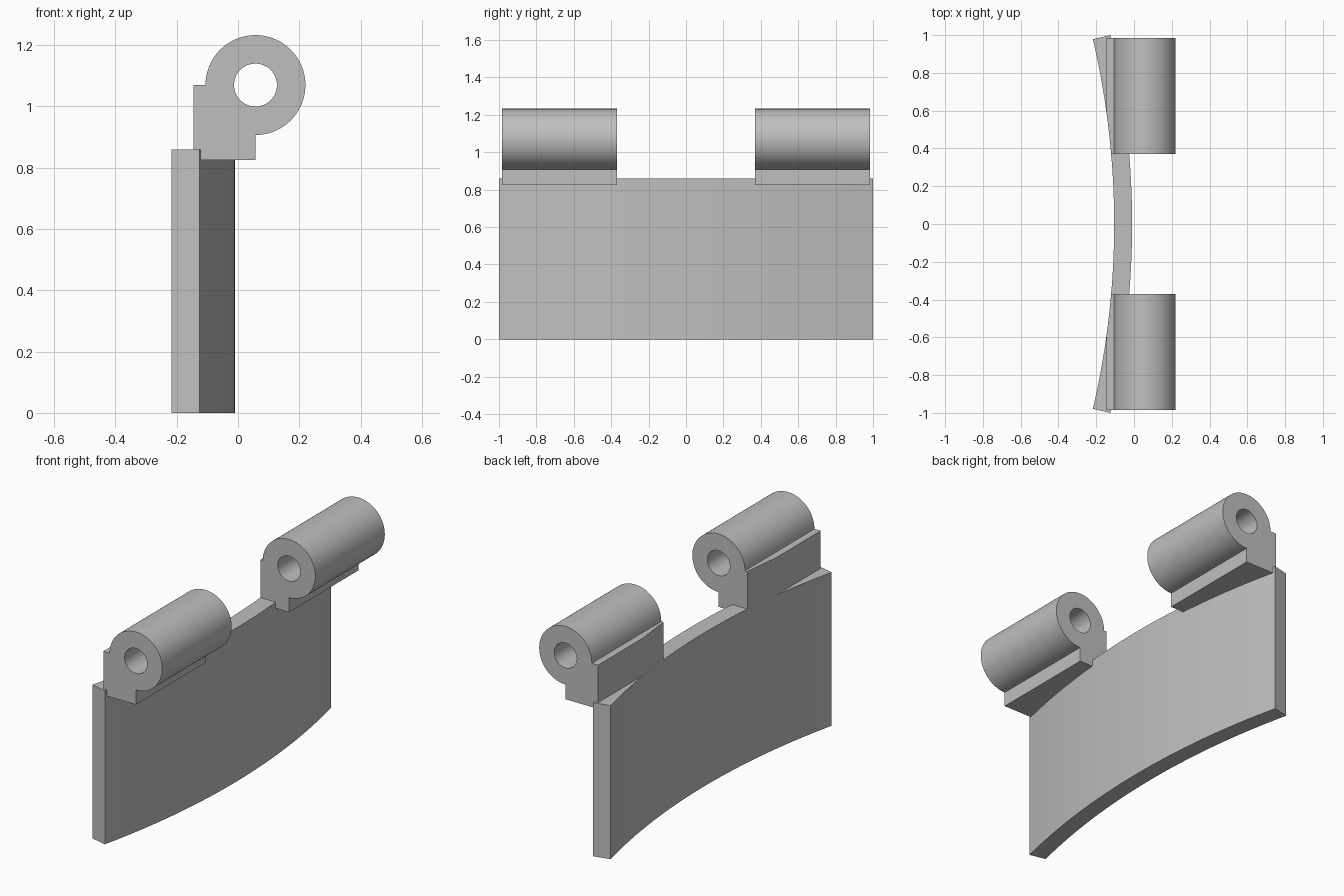
import bpy, bmesh
from math import sin, cos, asin, sqrt, pi, radians

cube = bpy.data.objects.get("Cube")
if cube:
    bpy.data.objects.remove(cube, do_unlink=True)

grey = bpy.data.materials.new("light_grey")
grey.use_nodes = True
color = (0.52, 0.52, 0.52, 1)
grey.diffuse_color = color
grey.node_tree.nodes["Principled BSDF"].inputs["Base Color"].default_value = color

# Main dimensions
OUTER_R, THICK, FRONT_X = 4.4, 0.095, -0.01
INNER_R = OUTER_R - THICK
CENTER_X = FRONT_X - OUTER_R
PLATE_H = 0.86
BARREL_X, BARREL_Z, BARREL_R, BORE_R = 0.057, 1.07, 0.163, 0.07
BACK_X, BLOCK_Z = -0.145, 0.825
Y_IN, Y_OUT = 0.37, 0.985


def loft(name, rings):
    """Closed solid skinned through matching point loops."""
    bm = bmesh.new()
    loops = [[bm.verts.new(p) for p in ring] for ring in rings]
    n = len(loops[0])
    for a, b in zip(loops, loops[1:]):
        for i in range(n):
            j = (i + 1) % n
            bm.faces.new((a[i], a[j], b[j], b[i]))
    bm.faces.new(loops[0])
    bm.faces.new(loops[-1])
    bmesh.ops.recalc_face_normals(bm, faces=bm.faces)
    mesh = bpy.data.meshes.new(name)
    bm.to_mesh(mesh)
    bm.free()
    mesh.materials.append(grey)
    obj = bpy.data.objects.new(name, mesh)
    bpy.context.collection.objects.link(obj)
    return obj


def activate(obj):
    bpy.ops.object.select_all(action='DESELECT')
    obj.select_set(True)
    bpy.context.view_layer.objects.active = obj


def smooth(obj):
    activate(obj)
    bpy.ops.object.shade_smooth_by_angle(angle=radians(30))


def inner_face_x(y):
    return CENTER_X + sqrt(INNER_R ** 2 - y ** 2)


# Curved leaf plate, swept along its arc
half = asin(1 / OUTER_R)
steps = 32
rings = []
for i in range(steps + 1):
    a = half * (2 * i / steps - 1)
    rings.append([(CENTER_X + r * cos(a), r * sin(a), z)
                  for r, z in ((INNER_R, 0), (OUTER_R, 0),
                               (OUTER_R, PLATE_H), (INNER_R, PLATE_H))])
smooth(loft("curved_plate", rings))


def knuckle_section(y, side):
    """Block and barrel outline, its back trimmed to the plate's inner face."""
    back = max(BACK_X, inner_face_x(y))
    pts = [(BARREL_X, BLOCK_Z), (back, BLOCK_Z), (back, BARREL_Z)]
    arc = 60
    for i in range(arc + 1):
        a = pi - 1.5 * pi * i / arc
        pts.append((BARREL_X + BARREL_R * cos(a), BARREL_Z + BARREL_R * sin(a)))
    return [(x, side * y, z) for x, z in pts]


# Hinge knuckles with a bored pin hole
trim_end = sqrt(INNER_R ** 2 - (BACK_X - CENTER_X) ** 2)
slices = [Y_IN + (trim_end - Y_IN) * i / 4 for i in range(5)] + [Y_OUT]
for name, side in (("front_knuckle", -1), ("back_knuckle", 1)):
    knuckle = loft(name, [knuckle_section(y, side) for y in slices])
    bore = loft("bore_cutter", [
        [(BARREL_X + BORE_R * cos(2 * pi * i / 48), side * y,
          BARREL_Z + BORE_R * sin(2 * pi * i / 48)) for i in range(48)]
        for y in (Y_IN - 0.1, Y_OUT + 0.1)])
    bore.hide_render = True
    cut = knuckle.modifiers.new("pin_hole", 'BOOLEAN')
    cut.operation, cut.solver, cut.object = 'DIFFERENCE', 'EXACT', bore
    activate(knuckle)
    bpy.ops.object.modifier_apply(modifier=cut.name)
    bpy.data.objects.remove(bore, do_unlink=True)
    smooth(knuckle)
